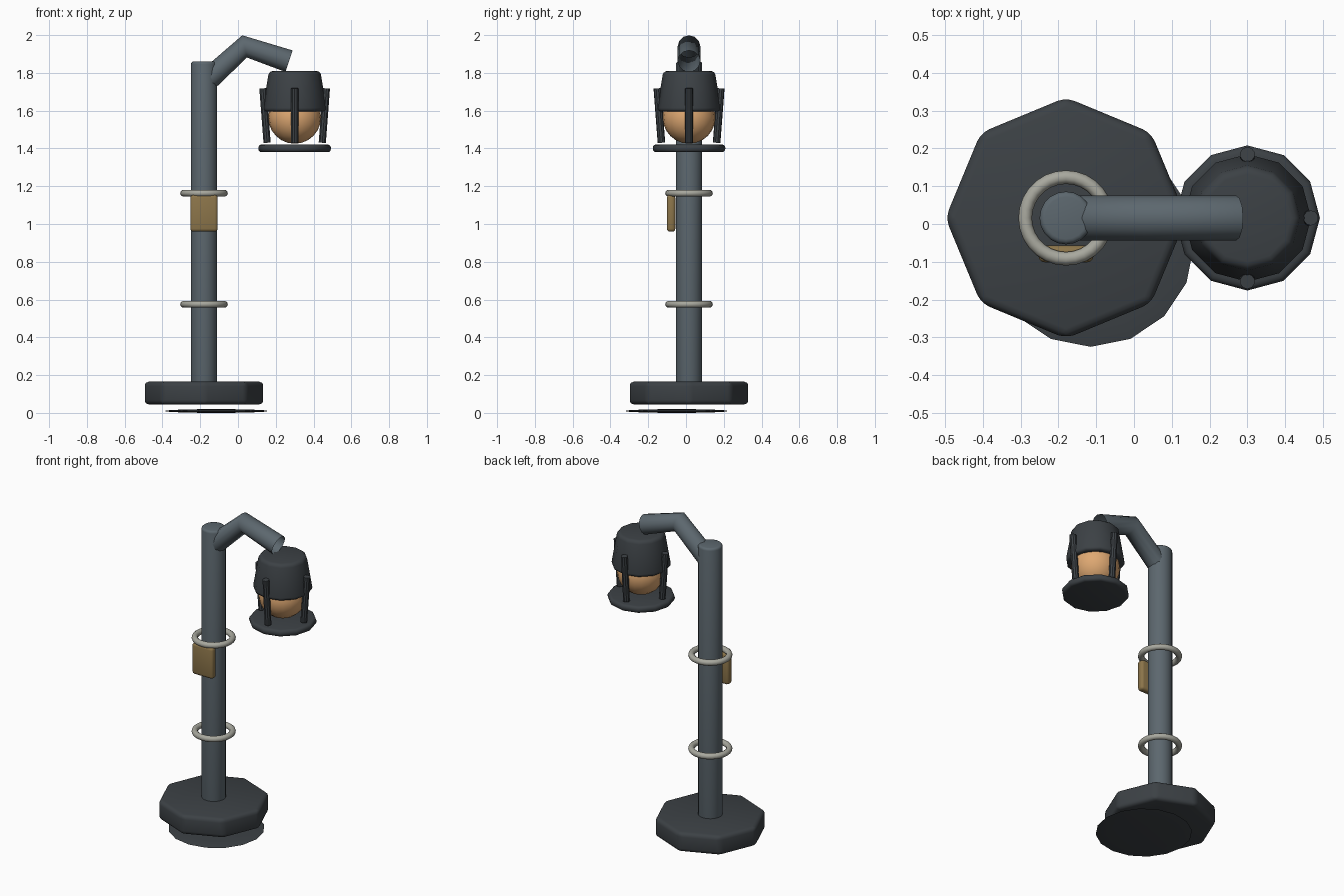
import bpy, bmesh, math
from mathutils import Matrix, Vector

if "Cube" in bpy.data.objects:
    bpy.data.objects.remove(bpy.data.objects["Cube"])


def mat(name, r, g, b):
    lin = lambda c: ((c / 255 + 0.055) / 1.055) ** 2.4
    m = bpy.data.materials.new(name)
    m.diffuse_color = (lin(r), lin(g), lin(b), 1)
    m.use_nodes = True
    m.node_tree.nodes["Principled BSDF"].inputs["Base Color"].default_value = m.diffuse_color
    return m


STEEL = mat("blue grey steel", 92, 103, 110)
DARK = mat("dark iron", 60, 65, 69)
RING = mat("pale metal", 168, 168, 158)
BRASS = mat("dull brass", 140, 117, 74)
GLOW = mat("amber glass", 222, 168, 114)

PX, LX, Y = -0.18, 0.30, 0.016   # pole x, lamp x, shared y


def finish(name, bm, material, angle=35):
    bmesh.ops.recalc_face_normals(bm, faces=bm.faces)
    me = bpy.data.meshes.new(name)
    bm.to_mesh(me)
    bm.free()
    ob = bpy.data.objects.new(name, me)
    bpy.context.collection.objects.link(ob)
    me.materials.append(material)
    bpy.ops.object.select_all(action='DESELECT')
    ob.select_set(True)
    bpy.context.view_layer.objects.active = ob
    bpy.ops.object.shade_smooth_by_angle(angle=math.radians(angle))
    return ob


def round_edges(bm, width, min_angle=20):
    edges = [e for e in bm.edges
             if e.calc_face_angle(0) > math.radians(min_angle)]
    bmesh.ops.bevel(bm, geom=edges, offset=width, segments=3,
                    profile=0.5, affect='EDGES', clamp_overlap=True)


def rod(name, a, b, r1, r2, sides, material, bevel=0.0, min_angle=20):
    """Capped cylinder or cone from point a to point b."""
    a, b = Vector(a), Vector(b)
    bm = bmesh.new()
    bmesh.ops.create_cone(bm, cap_ends=True, segments=sides,
                          radius1=r1, radius2=r2, depth=(b - a).length)
    if bevel:
        round_edges(bm, bevel, min_angle)
    turn = Vector((0, 0, 1)).rotation_difference(b - a).to_matrix().to_4x4()
    bm.transform(Matrix.Translation((a + b) / 2) @ turn)
    return finish(name, bm, material)


def ball(name, centre, size, segs, rings, material):
    bm = bmesh.new()
    bmesh.ops.create_uvsphere(bm, u_segments=segs, v_segments=rings, radius=1)
    bm.transform(Matrix.Translation(centre) @ Matrix.Diagonal((*size, 1)))
    return finish(name, bm, material)


def torus(name, z, major, minor, n, m):
    bm = bmesh.new()
    grid = []
    for i in range(n):
        a = math.tau * i / n
        row = []
        for j in range(m):
            t = math.tau * j / m
            r = major + minor * math.cos(t)
            row.append(bm.verts.new((PX + r * math.cos(a), Y + r * math.sin(a),
                                     z + minor * math.sin(t))))
        grid.append(row)
    for i in range(n):
        for j in range(m):
            k, l = (i + 1) % n, (j + 1) % m
            bm.faces.new((grid[i][j], grid[k][j], grid[k][l], grid[i][l]))
    return finish(name, bm, RING, 60)


# Foot: thin offset pad under an octagonal block
ball("ground_pad", (-0.115, -0.05, 0.01), (0.275, 0.275, 0.01), 16, 8, DARK)
rod("base_block", (PX, Y, 0.045), (PX, Y, 0.165), 0.319, 0.319, 8, DARK, 0.024)

# Pole with a softened top rim
rod("pole", (PX, Y, 0.10), (PX, Y, 1.86), 0.07, 0.07, 20, STEEL, 0.014, 40)

# Bent open tube reaching out to the lamp
curve = bpy.data.curves.new("arm", 'CURVE')
curve.dimensions = '3D'
curve.bevel_depth = 0.06
curve.bevel_resolution = 4
spline = curve.splines.new('POLY')
path = [(-0.18, 1.745), (0.035, 1.94), (0.27, 1.862)]
spline.points.add(len(path) - 1)
for p, (x, z) in zip(spline.points, path):
    p.co = (x, Y, z, 1)
curve.materials.append(STEEL)
bpy.context.collection.objects.link(bpy.data.objects.new("arm", curve))

# Loose rings around the pole
for name, z in (("lower_ring", 0.575), ("upper_ring", 1.163)):
    torus(name, z, 0.108, 0.018, 28, 10)

# Rounded plaque on the front of the pole
bm = bmesh.new()
bmesh.ops.create_cube(bm, size=1)
bm.transform(Matrix.Diagonal((0.145, 0.045, 0.195, 1)))
round_edges(bm, 0.016)
bm.transform(Matrix.Translation((PX, -0.079, 1.057)))
finish("plaque", bm, BRASS)

# Lantern: cap, glass globe and bottom plate
rod("lamp_cap", (LX, Y, 1.595), (LX, Y, 1.81), 0.172, 0.136, 12, DARK, 0.02, 40)
ball("lamp_globe", (LX, Y, 1.565), (0.14, 0.14, 0.14), 20, 12, GLOW)
rod("lamp_plate", (LX, Y, 1.38), (LX, Y, 1.421), 0.192, 0.192, 12, DARK, 0.017, 40)

# Four splayed bars around the globe
for i in range(4):
    c, s = math.cos(i * math.pi / 2), math.sin(i * math.pi / 2)
    rod("lamp_bar_%d" % (i + 1),
        (LX + 0.146 * c, Y + 0.146 * s, 1.43),
        (LX + 0.168 * c, Y + 0.168 * s, 1.718), 0.02, 0.02, 10, DARK)
